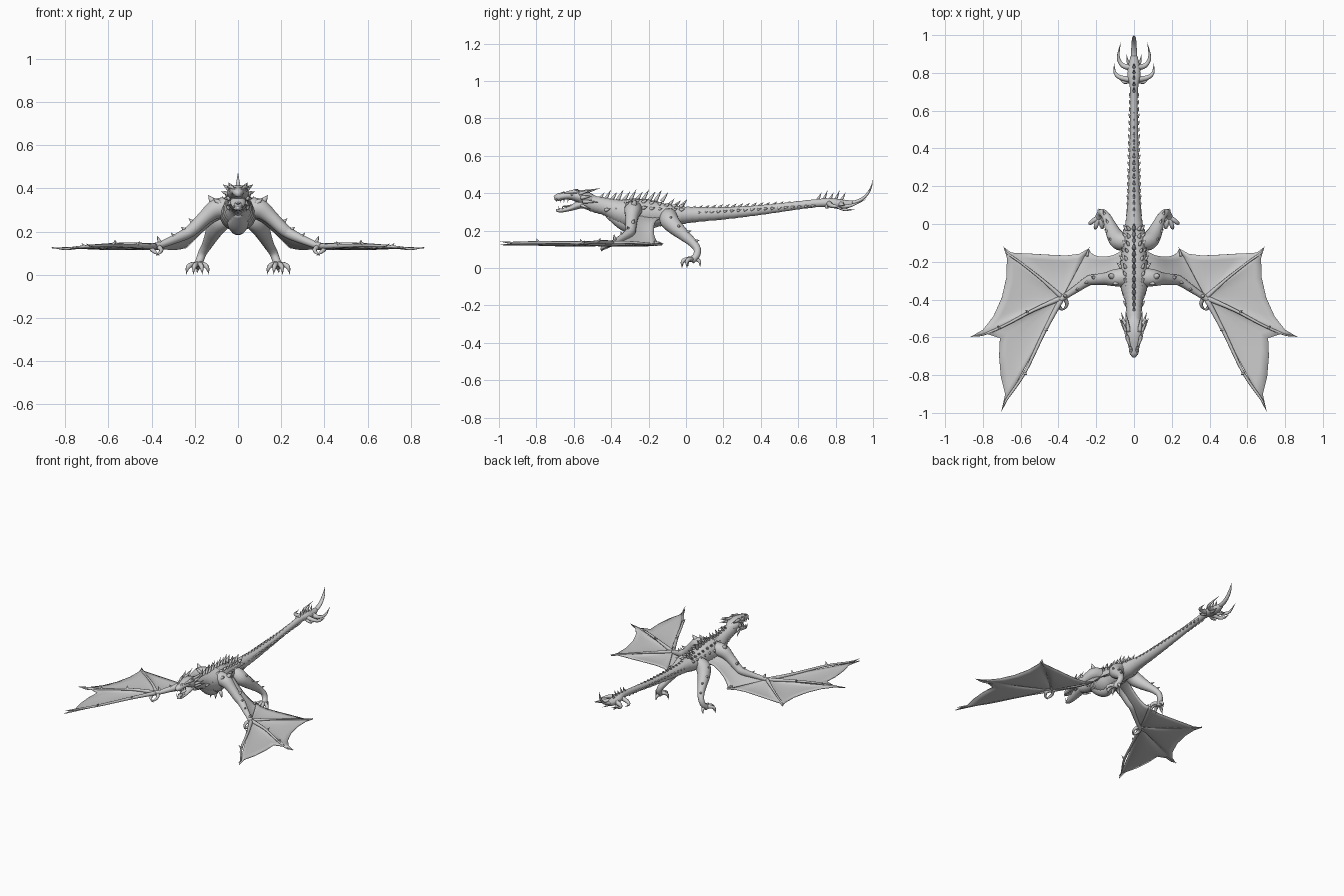
import bpy, bmesh, math, random
from mathutils import Vector

random.seed(4)
grey = bpy.data.materials.new("stone grey")
grey.diffuse_color = (0.6, 0.6, 0.6, 1)

def finish(name, bm, mirror, thick=0):
    bmesh.ops.recalc_face_normals(bm, faces=bm.faces)
    for f in bm.faces:
        f.smooth = True
    me = bpy.data.meshes.new(name)
    bm.to_mesh(me)
    bm.free()
    me.materials.append(grey)
    ob = bpy.data.objects.new(name, me)
    bpy.context.collection.objects.link(ob)
    if thick:
        mod = ob.modifiers.new("Solidify", 'SOLIDIFY')
        mod.thickness, mod.offset = thick, 0
    if mirror:
        ob.modifiers.new("Mirror", 'MIRROR').use_mirror_merge = False

def spline(rows, sub):
    """Catmull-Rom interpolation of rows (x, y, z, side radius, height radius)."""
    out = []
    for i in range(len(rows) - 1):
        a, b, c, d = (rows[max(0, min(len(rows) - 1, i + k))] for k in (-1, 0, 1, 2))
        for t in (s / sub for s in range(sub)):
            out.append([0.5 * (2 * q + (r - p) * t + (2 * p - 5 * q + 4 * r - w) * t * t
                               + (3 * q - p - 3 * r + w) * t ** 3) for p, q, r, w in zip(a, b, c, d)])
    return out + [list(rows[-1])]

def loft(bm, rows, sub=4, seg=12, ref=(0, 0, 1), ripple=0.0):
    pts = spline([r if len(r) == 5 else (*r, r[3]) for r in rows], sub)
    rings = []
    for i, p in enumerate(pts):
        d = (Vector(pts[min(i + 1, len(pts) - 1)][:3]) - Vector(pts[max(i - 1, 0)][:3])).normalized()
        side = d.cross(Vector(ref)).normalized()
        up = side.cross(d)
        k = 1 + ripple * (1 if i % 2 else -1)
        rings.append([bm.verts.new(Vector(p[:3]) + side * math.cos(a) * max(p[3], .0008) * k
                                   + up * math.sin(a) * max(p[4], .0008) * k)
                      for a in (2 * math.pi * j / seg for j in range(seg))])
    for r, q in zip(rings, rings[1:]):
        for j in range(seg):
            bm.faces.new((r[j], r[(j + 1) % seg], q[(j + 1) % seg], q[j]))
    bm.faces.new(rings[0])
    bm.faces.new(rings[-1])

def tubes(name, paths, mirror=False, **kw):
    bm = bmesh.new()
    for p in paths:
        loft(bm, p, **kw)
    finish(name, bm, mirror)

def spikes(name, items, mirror=False):
    """Curved thorns given as (base, tip, radius, lift of the middle)."""
    paths = []
    for b, t, r, lift in items:
        m = (Vector(b) + Vector(t)) / 2 + Vector((0, 0, lift))
        paths.append([(*b, r), (*m, r * .65), (*t, 0)])
    tubes(name, paths, mirror, sub=3, seg=7, ref=(.9, .1, .3))

# Neck, trunk and tail as one continuous loft, with a keeled breast
tubes("body", [[(0, -.57, .37, .035, .035), (0, -.50, .345, .04, .043), (0, -.42, .325, .045, .048),
                (0, -.35, .30, .068, .068), (0, -.28, .287, .085, .085), (0, -.20, .29, .072, .075),
                (0, -.12, .285, .062, .06), (0, -.05, .28, .06, .052), (0, .03, .285, .042, .042),
                (0, .2, .292, .031, .033), (0, .4, .31, .024, .026), (0, .6, .335, .02, .022),
                (0, .72, .348, .022, .022), (0, .78, .347, .034, .026), (0, .84, .34, .03, .025),
                (0, .89, .345, .018, .016)]], sub=7, seg=20, ripple=.03)
tubes("breast_keel", [[(0, -.42, .29, .02), (0, -.34, .25, .05, .045), (0, -.28, .225, .04, .042),
                       (0, -.18, .235, .03, .025), (0, -.1, .25, .01)]], seg=14)
# Head with open mouth
tubes("upper_head", [[(0, -.705, .372, .008, .01), (0, -.685, .378, .023, .02), (0, -.65, .385, .029, .02),
                      (0, -.61, .388, .04, .026), (0, -.57, .382, .05, .034), (0, -.53, .37, .045, .036),
                      (0, -.49, .355, .025, .03)]], seg=16)
tubes("lower_jaw", [[(0, -.695, .31, .006, .006), (0, -.67, .307, .02, .011), (0, -.62, .318, .028, .014),
                     (0, -.57, .338, .037, .022), (0, -.52, .345, .03, .025)]], seg=14)
tubes("tongue", [[(0, -.66, .329, .005, .003), (0, -.62, .333, .013, .005), (0, -.55, .352, .013, .006)]])
spikes("teeth", [((.018, y, .37), (.019, y - .003, .35), .004, 0) for y in (-.69, -.67, -.65, -.63)]
       + [((.017, y, .312), (.018, y, .332), .0035, 0) for y in (-.68, -.66, -.64)], True)
spikes("horns", [((.028, -.57, .405), (.045, -.46, .427), .012, -.004), ((.042, -.57, .395), (.07, -.50, .418), .01, .002),
                 ((.045, -.56, .375), (.078, -.50, .385), .011, 0), ((.04, -.55, .355), (.068, -.47, .352), .011, 0),
                 ((.035, -.56, .335), (.055, -.51, .315), .009, 0), ((.03, -.61, .405), (.042, -.575, .42), .009, .004),
                 ((.012, -.675, .392), (.014, -.65, .408), .007, .002)], True)
tubes("brows", [[(.02, -.65, .4, .004), (.034, -.61, .407, .009), (.046, -.57, .405, .005)]], True, seg=8)
tubes("eyes", [[(.036, -.617, .391, .001), (.038, -.61, .391, .006), (.041, -.603, .39, .001)]], True, seg=8)

# Dorsal thorns along neck, back and tail
row = []
for i in range(14):
    y = -.47 + i * .034
    top = .372 - .06 * max(0, y + .2) - .03 * max(0, -y - .36) - (.025 if y > -.1 else 0)
    h = .047 if y < -.12 else .03
    row.append(((0, y, top - .012), (0, y + .034, top + h * (.75 + .25 * (i % 2))), .011, 0))
for y in (.03 + i * .036 for i in range(19)):
    row.append(((0, y, .312 + .048 * y), (0, y + .024, .332 + .048 * y), .008, 0))
for i in range(5):
    y = .7 + i * .032
    row.append(((0, y, .36), (0, y + .025, .405 + .01 * (i % 2)), .009, -.003))
spikes("dorsal_thorns", row)
# Paired scales on the flanks and tail sides
scale = []
for y in (-.43 + i * .04 for i in range(11)):
    w = .045 + .035 * math.exp(-((y + .25) / .09) ** 2)
    for a in (.35, .9):
        c, s = math.cos(a), math.sin(a)
        o = w + random.uniform(.014, .024)
        scale.append(((w * c * .9, y, .295 + w * s * .9), (o * c, y + .025, .295 + o * s), .011, 0))
for y in (.06 + i * .036 for i in range(18)):
    w = .038 - .026 * y
    scale.append(((w * .8, y, .29 + .06 * y), (w + .005, y + .02, .295 + .06 * y), .008, 0))
spikes("flank_scales", scale, True)

# Tail club: long central blade with curved side blades
tubes("tail_blade", [[(0, .84, .345, .015, .02), (0, .90, .35, .011, .017), (0, .95, .375, .008, .014),
                      (0, .985, .42, .005, .01), (0, 1.0, .472, 0)]], ref=(1, 0, 0), seg=10)
tubes("tail_side_blades", [
    [(.015, .765, .345, .016), (.07, .775, .335, .013), (.1, .80, .33, .008), (.105, .85, .335, 0)],
    [(.015, .83, .34, .018), (.06, .84, .33, .013), (.083, .885, .335, .008), (.07, .96, .365, 0)],
    [(.015, .76, .335, .01), (.05, .75, .325, .008), (.075, .765, .32, 0)],
    [(.012, .81, .33, .012), (.03, .85, .312, .008), (.04, .9, .312, 0)]], True, seg=9)

# Wing arm, its thorns and thumb claws
wrist = Vector((.38, -.39, .132))
tubes("wing_arm", [[(.04, -.28, .31, .05), (.1, -.285, .305, .046), (.15, -.29, .268, .034),
                    (.205, -.295, .215, .029), (.24, -.30, .19, .026), (.30, -.34, .162, .02),
                    (.36, -.38, .138, .016), (.39, -.40, .13, .017)]], True, ref=(0, 1, 0), seg=14)
spikes("arm_thorns", [((.11, -.28, .33), (.138, -.27, .368), .02, 0), ((.085, -.31, .33), (.115, -.32, .355), .015, 0),
                      ((.2, -.29, .23), (.228, -.275, .262), .015, 0), ((.235, -.30, .2), (.265, -.315, .222), .012, 0),
                      ((.29, -.34, .17), (.31, -.35, .195), .01, 0), ((.36, -.38, .145), (.375, -.385, .18), .011, 0)], True)
tubes("thumb_claws", [
    [(.385, -.39, .13, .014), (.40, -.425, .12, .011), (.385, -.45, .105, .008), (.365, -.452, .09, 0)],
    [(.37, -.39, .13, .012), (.355, -.42, .115, .01), (.365, -.445, .1, .006), (.38, -.45, .088, 0)]], True, seg=8)
# Wing finger bones
tubes("wing_fingers", [
    [(*wrist, .015), (.475, -.57, .133, .01), (.58, -.79, .136, .008), (.675, -.93, .134, .006), (.703, -.995, .143, 0)],
    [(*wrist, .014), (.53, -.455, .14, .009), (.69, -.54, .132, .007), (.80, -.585, .12, .006), (.865, -.597, .128, 0)],
    [(*wrist, .013), (.48, -.30, .136, .008), (.60, -.205, .13, .006), (.67, -.155, .124, .006), (.69, -.12, .13, 0)]],
    True, seg=8)
spikes("finger_thorns", [((.58, -.79, .138), (.565, -.80, .16), .008, 0), ((.47, -.56, .135), (.455, -.565, .155), .008, 0),
                         ((.56, -.47, .14), (.575, -.455, .16), .008, 0), ((.71, -.55, .13), (.725, -.54, .147), .007, 0)], True)

# Outer membrane: three sagging panels fanned out from the wrist
panels = [
    [(.24, -.13), (.29, -.158), (.36, -.167), (.45, -.163), (.55, -.157), (.65, -.152), (.69, -.122)],
    [(.69, -.122), (.673, -.18), (.675, -.28), (.70, -.39), (.745, -.49), (.80, -.56), (.862, -.596)],
    [(.862, -.596), (.785, -.58), (.71, -.605), (.714, -.70), (.705, -.81), (.682, -.90), (.702, -.993)]]
bm = bmesh.new()
for panel in panels:
    prev = None
    for i, (x, y) in enumerate(panel):
        line = []
        for t in (k / 8 for k in range(1, 9)):
            z = wrist.z - .008 * t - .012 * math.sin(math.pi * i / 6) * math.sin(math.pi * t)
            line.append(bm.verts.new((wrist.x + (x - wrist.x) * t, wrist.y + (y - wrist.y) * t, z)))
        if prev:
            bm.faces.new((bm.verts.new(wrist), prev[0], line[0]))
            for k in range(7):
                bm.faces.new((prev[k], prev[k + 1], line[k + 1], line[k]))
        prev = line
bmesh.ops.remove_doubles(bm, verts=bm.verts, dist=.0005)
finish("outer_wing_membrane", bm, True, .005)
# Inner membrane hanging between flank, arm and first panel
front = spline([(.05, -.28, .31), (.14, -.29, .265), (.22, -.295, .20), (.30, -.34, .16), (.38, -.39, .13)], 4)
back = spline([(.05, -.13, .27), (.11, -.165, .245), (.18, -.172, .185), (.225, -.155, .14), (.24, -.13, .126)], 4)
bm = bmesh.new()
grid = [[bm.verts.new(Vector(f).lerp(Vector(b), k / 6) - Vector((0, 0, .012 * math.sin(math.pi * k / 6))))
         for k in range(7)] for f, b in zip(front, back)]
for g, h in zip(grid, grid[1:]):
    for k in range(6):
        bm.faces.new((g[k], g[k + 1], h[k + 1], h[k]))
finish("inner_wing_membrane", bm, True, .005)
spikes("membrane_hook", [((.25, -.17, .135), (.237, -.122, .13), .008, .004)], True)

# Hind legs with clawed toes
tubes("hind_leg", [[(.03, -.09, .28, .045), (.075, -.09, .255, .05), (.105, -.055, .215, .042),
                    (.125, -.01, .175, .032), (.145, .035, .135, .024), (.165, .06, .10, .02),
                    (.178, .055, .065, .019), (.188, .03, .04, .02)]], True, ref=(1, .3, 0), seg=14)
spikes("leg_thorns", [((.1, -.09, .26), (.135, -.075, .275), .016, 0), ((.12, -.05, .22), (.158, -.03, .225), .015, 0),
                      ((.13, -.01, .185), (.15, .03, .2), .012, 0), ((.15, .04, .14), (.165, .075, .15), .01, 0)], True)
toes = [(.24, .005), (.207, -.022), (.165, -.02), (.135, .01)]
tubes("toes", [[(.185, .035, .045, .015), ((.185 + x) / 2, (.035 + y) / 2, .047, .012),
                (x * .85 + .028, y * .85, .034, .01), (x, y, .002, 0)] for x, y in toes]
      + [[(.18, .05, .05, .012), (.185, .072, .035, .009), (.19, .075, .006, 0)]], True, ref=(.7, .1, .7), seg=9)
